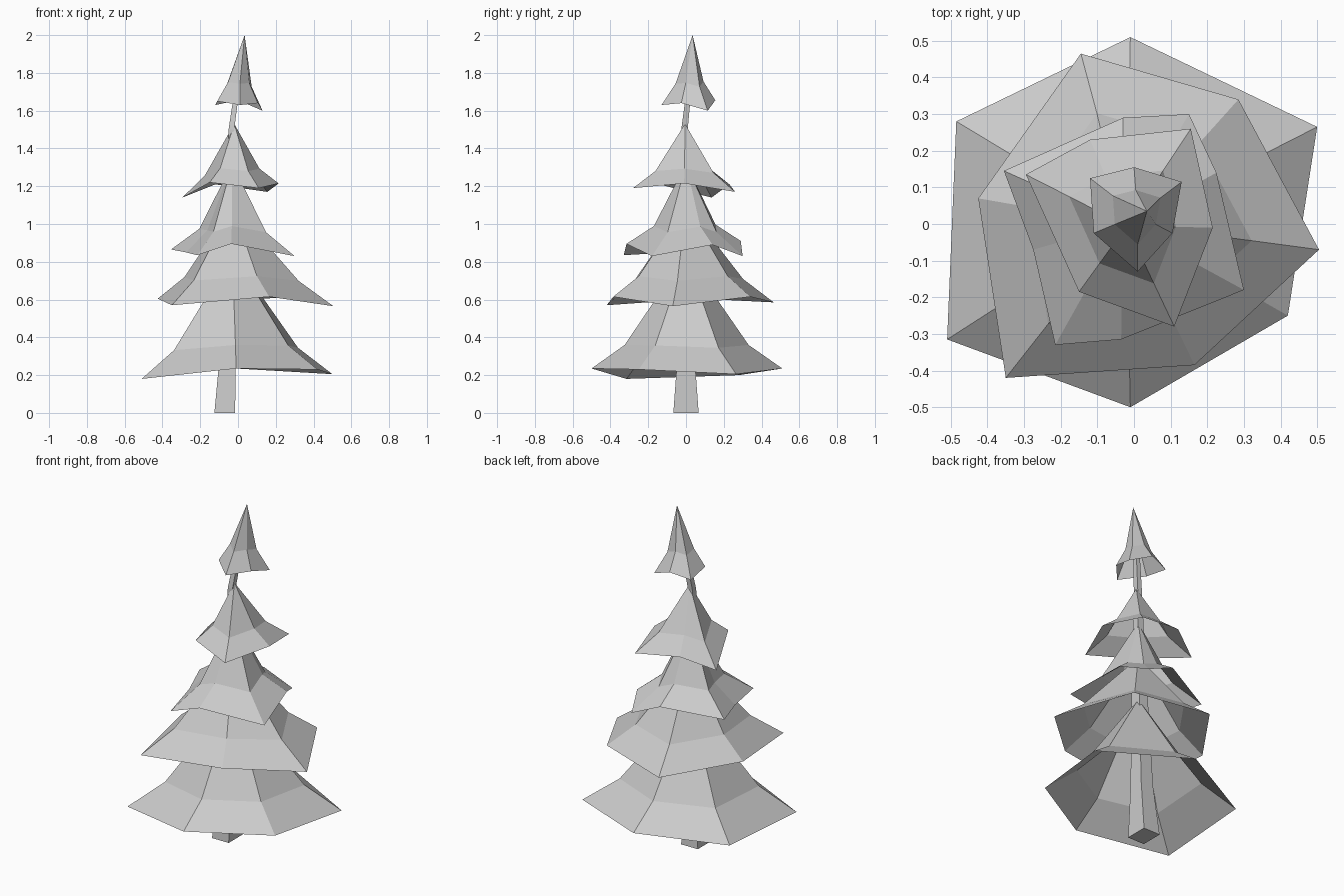
import bpy, bmesh
from mathutils import Vector


def make_object(name, bm):
    mesh = bpy.data.meshes.new(name)
    bmesh.ops.recalc_face_normals(bm, faces=bm.faces)
    bm.to_mesh(mesh)
    bm.free()
    obj = bpy.data.objects.new(name, mesh)
    bpy.context.collection.objects.link(obj)
    return obj


def bridge(bm, a, b):
    n = len(a)
    for i in range(n):
        j = (i + 1) % n
        bm.faces.new((a[i], a[j], b[j], b[i]))


def skirt(name, apex, tips, axis, factor, rise):
    """Open flared cone: ragged rim, a bend ring, and an apex."""
    bm = bmesh.new()
    rim = [bm.verts.new(t) for t in tips]
    mean_z = sum(t[2] for t in tips) / len(tips)
    bend = []
    for x, y, z in tips:
        bend.append(bm.verts.new((axis[0] + (x - axis[0]) * factor,
                                  axis[1] + (y - axis[1]) * factor,
                                  (z + mean_z) / 2 + rise)))
    top = bm.verts.new(apex)
    bridge(bm, rim, bend)
    n = len(bend)
    for i in range(n):
        bm.faces.new((bend[i], bend[(i + 1) % n], top))
    return make_object(name, bm)


# Foliage tiers, bottom to top: ragged rim corners run clockwise from above
skirt("foliage_tier_1", (-0.03, 0.0, 0.84),
      [(-0.01, 0.51, .235), (0.5, 0.265, .205), (0.42, -0.25, .23),
       (-0.01, -0.5, .235), (-0.51, -0.315, .18), (-0.485, 0.28, .2)],
      (-0.02, 0.0), 0.65, 0.135)
skirt("foliage_tier_2", (-0.03, 0.0, 1.1),
      [(-0.145, 0.465, .585), (0.285, 0.34, .615), (0.505, -0.07, .565),
       (0.165, -0.385, .615), (-0.35, -0.42, .57), (-0.425, 0.07, .605)],
      (-0.02, 0.0), 0.65, 0.12)
skirt("foliage_tier_3", (-0.03, 0.0, 1.32),
      [(-0.355, 0.145, .865), (-0.03, 0.29, .91), (0.15, 0.3, .83),
       (0.225, 0.14, .89), (0.3, -0.18, .83), (-0.035, -0.315, .895),
       (-0.215, -0.33, .835), (-0.275, -0.07, .85)],
      (-0.03, 0.0), 0.54, 0.11)
skirt("foliage_tier_4", (-0.02, -0.005, 1.53),
      [(-0.12, 0.23, 1.21), (0.155, 0.26, 1.17), (0.215, -0.01, 1.215),
       (0.11, -0.28, 1.19), (-0.15, -0.185, 1.22), (-0.295, 0.135, 1.14)],
      (-0.02, -0.005), 0.57, 0.09)
skirt("foliage_tier_5", (0.035, 0.035, 2.0),
      [(0.0, 0.155, 1.655), (0.13, 0.115, 1.6), (0.105, -0.025, 1.64),
       (0.01, -0.13, 1.63), (-0.11, -0.025, 1.65), (-0.12, 0.125, 1.63)],
      (0.01, 0.025), 0.52, 0.11)

# Leaning, tapered square trunk: x, y, z, half width, half depth
bm = bmesh.new()
rings = []
for x, y, z, w, d in [(-0.07, 0.0, 0.0, .055, .067), (-0.055, 0.0, 0.3, .042, .045),
                      (-0.035, -0.005, 1.2, .022, .024), (-0.035, -0.008, 1.5, .015, .017),
                      (0.0, 0.02, 1.75, .012, .012)]:
    rings.append([bm.verts.new(Vector((x + sx * w, y + sy * d, z)))
                  for sx, sy in ((-1, -1), (1, -1), (1, 1), (-1, 1))])
for a, b in zip(rings, rings[1:]):
    bridge(bm, a, b)
bm.faces.new(rings[0][::-1])
bm.faces.new(rings[-1])
make_object("trunk", bm)
